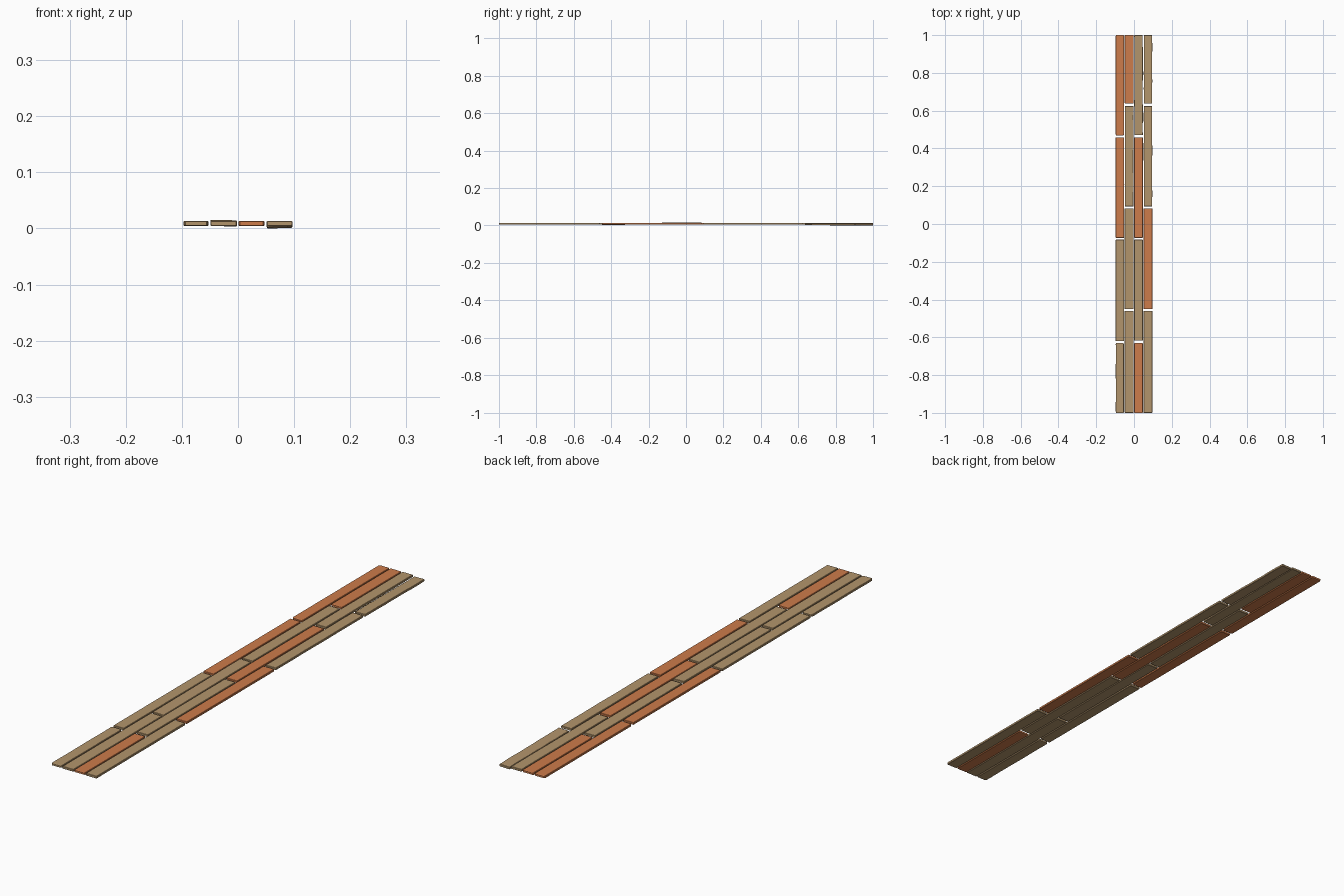
import bpy, bmesh, math, random
from mathutils import Matrix, Vector

if "Cube" in bpy.data.objects:
    bpy.data.objects.remove(bpy.data.objects["Cube"])

random.seed(4)


def material(name, rgb):
    m = bpy.data.materials.new(name)
    m.diffuse_color = (*rgb, 1)
    m.use_nodes = True
    m.node_tree.nodes["Principled BSDF"].inputs["Base Color"].default_value = m.diffuse_color
    return m


TAN = material("pale_wood", (0.45, 0.30, 0.15))
ORANGE = material("red_wood", (0.61, 0.20, 0.07))

THICK = 0.009
CHAMFER = 0.0012


def plank(name, x0, x1, y0, y1, mat, z=0.0045, tilt=0.0, roll=0.0, wear=0.0, corner=0.0):
    """Chamfered board; tilt lifts the far end, roll lifts the right edge."""
    hw, hl, c = (x1 - x0) / 2, (y1 - y0) / 2, CHAMFER
    bm = bmesh.new()
    n = 9 if wear else 2
    stations = [(-hl, c + corner), (-hl + c + corner * 2, 0)]
    stations += [(-hl + 2 * hl * i / n, 0) for i in range(1, n)]
    stations += [(hl - c - corner * 2, 0), (hl, c + corner)]
    rings = []
    for y, inset in stations:
        a = -hw + inset + random.uniform(0, wear)
        b = hw - inset - random.uniform(0, wear)
        lo, hi = min(inset, c), THICK - min(inset, c)
        pts = [(a + c, lo), (b - c, lo), (b, lo + c), (b, hi - c),
               (b - c, hi), (a + c, hi), (a, hi - c), (a, lo + c)]
        rings.append([bm.verts.new((px, y, pz + tilt * (y / hl) + roll * (px / hw)))
                      for px, pz in pts])
    for r, s in zip(rings, rings[1:]):
        for i in range(8):
            j = (i + 1) % 8
            bm.faces.new((r[i], r[j], s[j], s[i]))
    bm.faces.new(rings[0])
    bm.faces.new(rings[-1])
    bmesh.ops.recalc_face_normals(bm, faces=bm.faces[:])
    me = bpy.data.meshes.new(name)
    bm.to_mesh(me)
    bm.free()
    me.materials.append(mat)
    ob = bpy.data.objects.new(name, me)
    ob.location = ((x0 + x1) / 2, (y0 + y1) / 2, z)
    bpy.context.collection.objects.link(ob)


# Four staggered rows: y start, y end, colour, extra settings
rows = [
    (-0.097, -0.053, [
        (-1, -0.63, TAN, dict(wear=0.001, corner=0.002)),
        (-0.62, -0.083, TAN, {}),
        (-0.073, 0.458, ORANGE, {}),
        (0.468, 1, ORANGE, dict(corner=0.002))]),
    (-0.049, -0.002, [
        (-1, -0.46, TAN, {}),
        (-0.45, 0.082, TAN, dict(z=0.005, tilt=0.001, roll=-0.0005)),
        (0.093, 0.624, TAN, dict(wear=0.001)),
        (0.637, 1, ORANGE, dict(corner=0.001))]),
    (0.001, 0.047, [
        (-1, -0.63, ORANGE, dict(corner=0.001)),
        (-0.617, -0.083, TAN, {}),
        (-0.073, 0.458, ORANGE, {}),
        (0.470, 1, TAN, dict(wear=0.001))]),
    (0.051, 0.097, [
        (-1, -0.46, TAN, {}),
        (-0.45, 0.083, ORANGE, {}),
        (0.093, 0.624, TAN, dict(wear=0.0015)),
        (0.637, 1, TAN, dict(z=0.0015, tilt=-0.001, roll=0.0005, wear=0.002))]),
]
for r, (x0, x1, boards) in enumerate(rows):
    for i, (y0, y1, mat, extra) in enumerate(boards):
        plank(f"plank_row{r + 1}_{i + 1}", x0, x1, y0, y1, mat, **extra)
